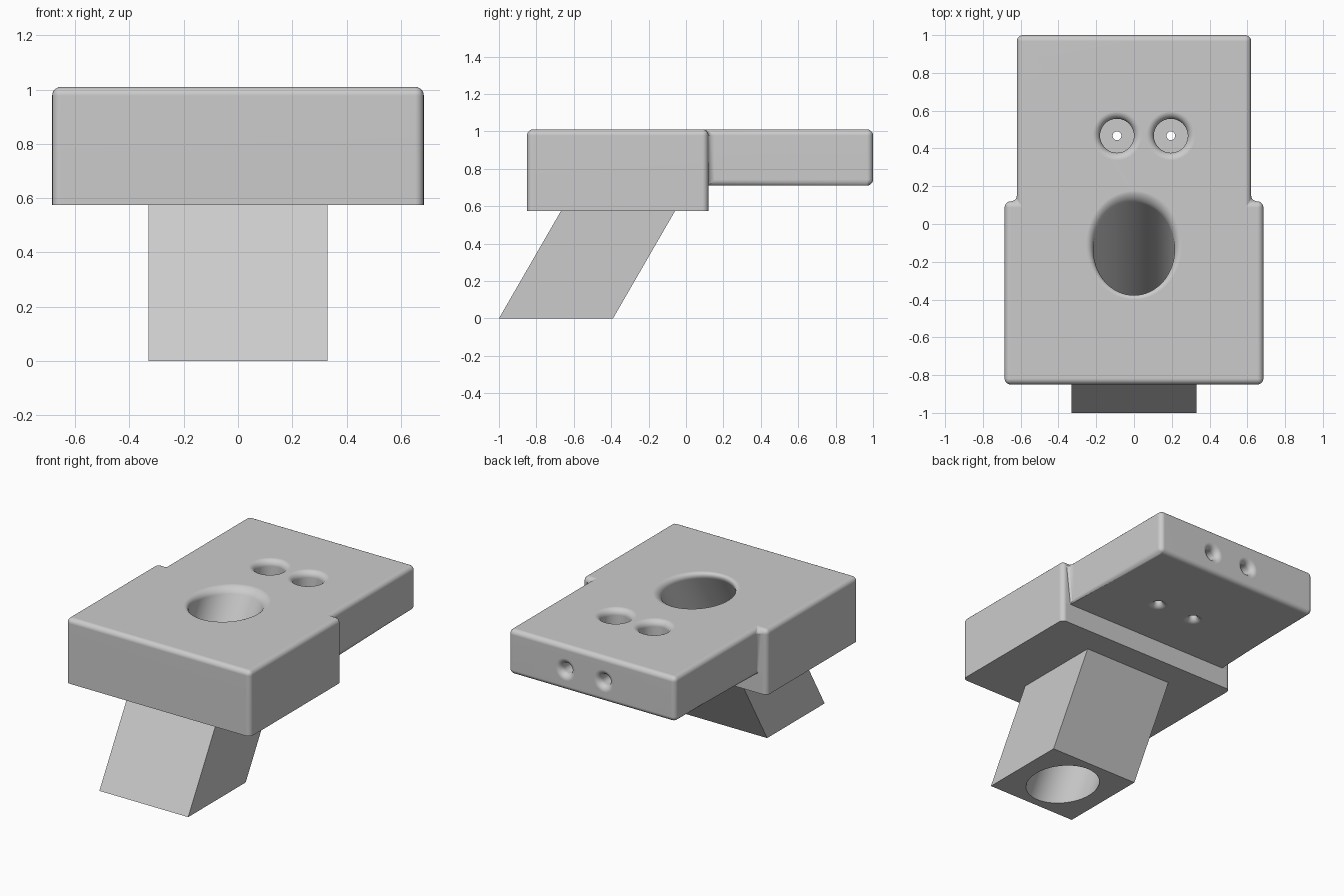
import bpy, bmesh, math
from mathutils import Matrix

if "Cube" in bpy.data.objects:
    bpy.data.objects.remove(bpy.data.objects["Cube"])

TOP, MID, LOW = 1.01, 0.71, 0.575
SLANT = math.tan(math.radians(30))
FLARE = 0.04

grey = bpy.data.materials.new("plain grey")
grey.use_nodes = True
grey.diffuse_color = (0.6, 0.6, 0.6, 1)
grey.node_tree.nodes["Principled BSDF"].inputs["Base Color"].default_value = (0.6, 0.6, 0.6, 1)


def finish(bm, name):
    bmesh.ops.recalc_face_normals(bm, faces=bm.faces)
    mesh = bpy.data.meshes.new(name)
    bm.to_mesh(mesh)
    bm.free()
    mesh.materials.append(grey)
    ob = bpy.data.objects.new(name, mesh)
    bpy.context.collection.objects.link(ob)
    return ob


def loft(name, rings, sides=48, start=0.0):
    """Skin elliptical rings given as (z, centre y, radius x, radius y)."""
    bm = bmesh.new()
    loops = []
    for z, cy, rx, ry in rings:
        angles = [start + math.tau * i / sides for i in range(sides)]
        loops.append([bm.verts.new((rx * math.cos(a), cy + ry * math.sin(a), z)) for a in angles])
    for a, b in zip(loops, loops[1:]):
        for i in range(sides):
            j = (i + 1) % sides
            bm.faces.new((a[i], a[j], b[j], b[i]))
    bm.faces.new(loops[0])
    bm.faces.new(loops[-1])
    return finish(bm, name)


def flare(surface, steps=6):
    """Rounded rim as (height, added radius), rising to the surface."""
    for i in range(steps + 1):
        a = math.pi / 2 * i / steps
        yield surface - FLARE + FLARE * math.sin(a), FLARE * (1 - math.cos(a))
    yield surface + 0.05, FLARE


def hole(name, bottom, surface, radius, place):
    rings = [(bottom, 0, radius, radius)]
    rings += [(z, 0, radius + d, radius + d) for z, d in flare(surface)]
    ob = loft(name, rings)
    ob.data.transform(place)
    return ob


def combine(ob, other, operation):
    mod = ob.modifiers.new(operation.title(), "BOOLEAN")
    mod.operation, mod.solver, mod.object = operation, "EXACT", other
    bpy.context.view_layer.objects.active = ob
    bpy.ops.object.modifier_apply(modifier=mod.name)
    bpy.data.objects.remove(other)


# Stepped body: wide deep front and narrow thin rear
bm = bmesh.new()
outline = [(-0.685, -0.85), (0.685, -0.85), (0.685, 0.12), (0.62, 0.12), (-0.62, 0.12), (-0.685, 0.12)]
v = [bm.verts.new((x, y, MID)) for x, y in outline]
rear = [bm.verts.new((x, 1, MID)) for x in (0.62, -0.62)]
wide = bm.faces.new(v)
narrow = bm.faces.new((v[4], v[3], rear[0], rear[1]))


def extrude(faces, dz):
    out = bmesh.ops.extrude_face_region(bm, geom=faces)["geom"]
    bmesh.ops.translate(bm, vec=(0, 0, dz), verts=[g for g in out if isinstance(g, bmesh.types.BMVert)])


extrude([wide, narrow], TOP - MID)
extrude([wide], LOW - MID)
bmesh.ops.recalc_face_normals(bm, faces=bm.faces)
bmesh.ops.dissolve_limit(bm, angle_limit=0.02, verts=bm.verts, edges=bm.edges)

# Round every edge except the underside of the deep front
rounded = [e for e in bm.edges if max(p.co.z for p in e.verts) > LOW + 0.01]
bmesh.ops.bevel(bm, geom=rounded, offset=0.032, offset_type="OFFSET", segments=5,
                profile=0.5, affect="EDGES", clamp_overlap=True)
body = finish(bm, "body")


# Slanted square spout
def axis_y(z):
    return -0.695 + SLANT * z


spout = loft("spout", [(z, axis_y(z), 0.33 * math.sqrt(2), 0.305 * math.sqrt(2))
                       for z in (0, LOW + 0.06)], sides=4, start=math.pi / 4)
combine(body, spout, "UNION")

# Slanted round bore with a rounded upper rim
r = 0.215
ry = r / math.cos(math.radians(30))
bore = [(-0.1, axis_y(-0.1), r, ry)]
bore += [(z, axis_y(z), r + d, ry + d) for z, d in flare(TOP)]
combine(body, loft("bore", bore, sides=64), "DIFFERENCE")

# Paired screw pockets, pin holes below and wire holes at the back
for x in (-0.09, 0.195):
    here = Matrix.Translation((x, 0.467, 0))
    below = here @ Matrix.Rotation(math.pi, 4, "X")
    behind = Matrix.Translation((x, 0, 0.85)) @ Matrix.Rotation(-math.pi / 2, 4, "X")
    combine(body, hole("pocket", 0.8, TOP, 0.09, here), "DIFFERENCE")
    combine(body, hole("pin_hole", -0.85, -MID, 0.023, below), "DIFFERENCE")
    combine(body, hole("wire_hole", 0.47, 1.0, 0.035, behind), "DIFFERENCE")

body.name = "holder_body"
bpy.ops.object.select_all(action="DESELECT")
body.select_set(True)
bpy.context.view_layer.objects.active = body
bpy.ops.object.shade_smooth_by_angle(angle=math.radians(35))
weighted = body.modifiers.new("Weighted normals", "WEIGHTED_NORMAL")
weighted.keep_sharp = True
